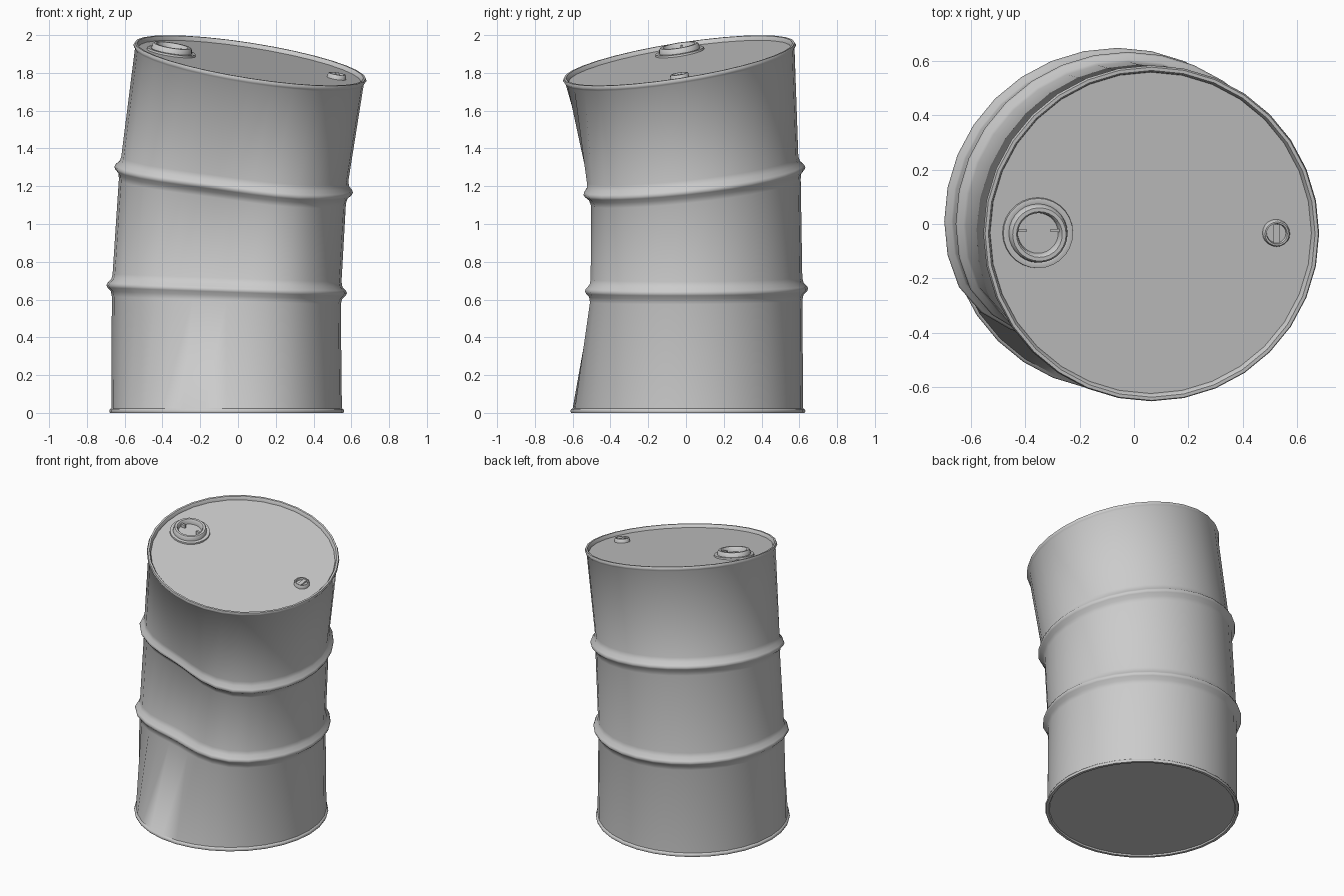
import bpy, bmesh
from math import sin, cos, pi, radians

if "Cube" in bpy.data.objects:
    bpy.data.objects.remove(bpy.data.objects["Cube"])

SIDES = 32
TOP = (0.065, -0.036, 1.865, -0.155, 0.155)   # centre x, y, z and slopes in x, y
LOW = (-0.06, 0.01, 0.655, -0.034, 0.004)
HIGH = (-0.023, 0.0, 1.235, -0.109, 0.105)
BASE = (-0.06, 0.01, 0.0, 0.0, 0.0)


def ring(frame, r, h, dent=0.0, n=SIDES, local=(0, 0)):
    """Points of a sheared circle; the dent flattens the front-left side."""
    cx, cy, cz, sx, sy = frame
    pts = []
    for i in range(n):
        a = 2 * pi * i / n
        d = (a - radians(255) + pi) % (2 * pi) - pi
        w = radians(60)
        rr = r - (dent * cos(d / w * pi / 2) ** 2 if abs(d) < w else 0)
        x, y = local[0] + rr * cos(a), local[1] + rr * sin(a)
        pts.append((cx + x - sx * h, cy + y - sy * h, cz + sx * x + sy * y + h))
    return pts


def skin(name, rings, cap_start=True, cap_end=True, angle=50):
    """Join rings into a surface, with flat caps."""
    bm = bmesh.new()
    loops = [[bm.verts.new(p) for p in r] for r in rings]
    n = len(loops[0])
    for a, b in zip(loops, loops[1:]):
        for i in range(n):
            j = (i + 1) % n
            bm.faces.new((a[i], a[j], b[j], b[i]))
    if cap_start:
        bm.faces.new(loops[0][::-1])
    if cap_end:
        bm.faces.new(loops[-1])
    me = bpy.data.meshes.new(name)
    bm.to_mesh(me)
    bm.free()
    ob = bpy.data.objects.new(name, me)
    bpy.context.collection.objects.link(ob)
    bpy.ops.object.select_all(action='DESELECT')
    ob.select_set(True)
    bpy.context.view_layer.objects.active = ob
    bpy.ops.object.shade_smooth_by_angle(angle=radians(angle))
    return ob


# Drum shell: base rim, two rolled hoops, top rim and recessed lid
rings = [ring(BASE, r, h) for r, h in
         [(0.595, 0.01), (0.6, 0.0), (0.618, 0.0), (0.622, 0.01), (0.618, 0.02), (0.61, 0.024)]]
hoop = [(-0.06, 0), (-0.032, 0.006), (-0.013, 0.025), (0, 0.031),
        (0.013, 0.025), (0.032, 0.006), (0.06, 0)]
for frame, r, d0, d1 in [(LOW, 0.606, 0.145, 0.16), (HIGH, 0.601, 0.16, 0.13)]:
    for h, bump in hoop:
        t = (h + 0.06) / 0.12
        rings.append(ring(frame, r + bump, h, d0 + (d1 - d0) * t))
rings += [ring(TOP, r, h) for r, h in
          [(0.606, -0.03), (0.612, -0.022), (0.617, -0.012), (0.612, 0.0), (0.6, 0.0),
           (0.594, -0.008), (0.59, -0.022)]]
skin("drum_body", rings)


# Bungs on the lid: flange, raised collar and recessed plug
def bung(name, profile, local, n):
    skin(name, [ring(TOP, r, h, 0, n, local) for r, h in profile], cap_start=False, angle=40)


BIG, SMALL = (-0.415, 0.0), (0.46, 0.0)
bung("large_bung", [(0.13, -0.024), (0.128, -0.012), (0.118, -0.01), (0.108, -0.012),
                    (0.104, 0.01), (0.098, 0.016), (0.084, 0.016), (0.078, 0.01),
                    (0.074, -0.016)], BIG, 28)
bung("small_bung", [(0.05, -0.024), (0.048, -0.002), (0.044, 0.002), (0.038, 0.002),
                    (0.035, -0.014)], SMALL, 20)


# Grip lugs inside the plugs
def lug(name, x, y, sx, sy, low, high):
    cx, cy, cz, kx, ky = TOP
    corners = [(x - sx, y - sy), (x + sx, y - sy), (x + sx, y + sy), (x - sx, y + sy)]
    skin(name, [[(cx + u, cy + v, cz + kx * u + ky * v + h) for u, v in corners]
                for h in (low, high)], angle=30)


for side, s in (("left", -1), ("right", 1)):
    lug("large_lug_" + side, BIG[0] + s * 0.06, 0.012, 0.016, 0.006, -0.018, 0.004)
lug("small_lug", SMALL[0], 0.0, 0.012, 0.034, -0.016, -0.004)
